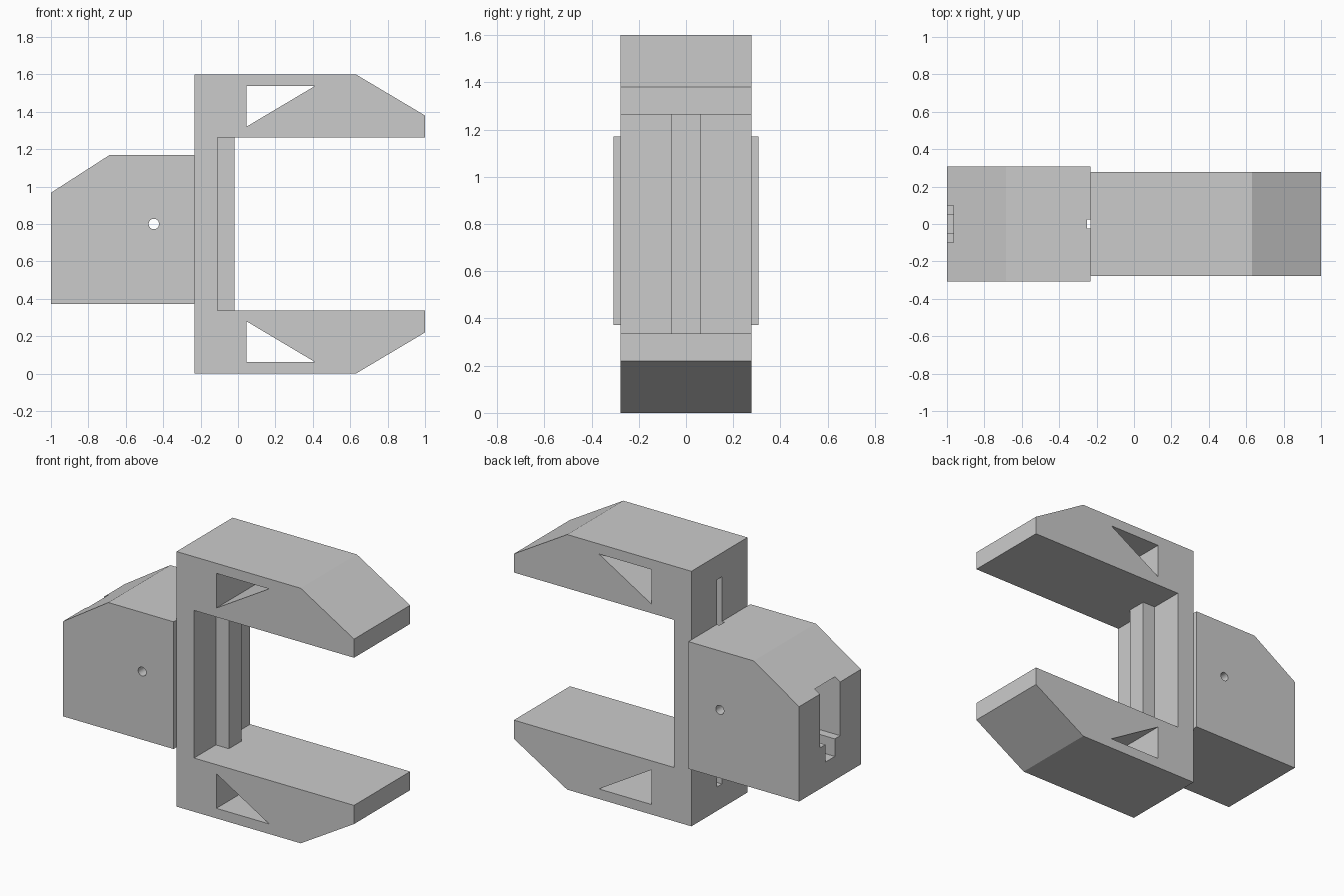
import bpy, bmesh, math
from mathutils import Vector

cube = bpy.data.objects.get("Cube")
if cube:
    bpy.data.objects.remove(cube, do_unlink=True)

GREY = (0.6, 0.6, 0.6, 1.0)
mat = bpy.data.materials.new("plain_grey")
mat.use_nodes = True
mat.diffuse_color = GREY
mat.node_tree.nodes["Principled BSDF"].inputs["Base Color"].default_value = GREY


def prism(name, profile, half_depth):
    """Extrude an x-z outline along y, centred on y = 0."""
    bm = bmesh.new()
    face = bm.faces.new([bm.verts.new((x, -half_depth, z)) for x, z in profile])
    out = bmesh.ops.extrude_face_region(bm, geom=[face])
    moved = [v for v in out["geom"] if isinstance(v, bmesh.types.BMVert)]
    bmesh.ops.translate(bm, verts=moved, vec=Vector((0, 2 * half_depth, 0)))
    bmesh.ops.recalc_face_normals(bm, faces=bm.faces)
    mesh = bpy.data.meshes.new(name)
    bm.to_mesh(mesh)
    bm.free()
    mesh.materials.append(mat)
    obj = bpy.data.objects.new(name, mesh)
    bpy.context.scene.collection.objects.link(obj)
    return obj


def box(name, x0, x1, half_depth, z0, z1):
    return prism(name, [(x0, z0), (x1, z0), (x1, z1), (x0, z1)], half_depth)


def carve(obj, cutters):
    """Subtract the cutters, bake the result and remove them."""
    for cutter in cutters:
        cutter.hide_render = True
        mod = obj.modifiers.new(cutter.name, "BOOLEAN")
        mod.operation = "DIFFERENCE"
        mod.solver = "EXACT"
        mod.object = cutter
    bpy.context.view_layer.update()
    graph = bpy.context.evaluated_depsgraph_get()
    baked = bpy.data.meshes.new_from_object(obj.evaluated_get(graph))
    obj.modifiers.clear()
    obj.data = baked
    for cutter in cutters:
        bpy.data.objects.remove(cutter, do_unlink=True)


MID = 0.8      # height of the mirror plane
BACK = -0.232  # where bracket and block meet


def flip(points):
    return [(x, 2 * MID - z) for x, z in reversed(points)]


# C-shaped bracket, upper half mirrored from the lower
lower = [(BACK, 0), (0.63, 0), (1, 0.22), (1, 0.337), (-0.11, 0.337)]
bracket = prism("clamp_bracket", lower + flip(lower), 0.278)

# Triangular windows in the arms and the long slot in the back
window = [(0.045, 0.063), (0.41, 0.063), (0.045, 0.28)]
carve(bracket, [
    prism("lower_window_cutter", window, 0.5),
    prism("upper_window_cutter", flip(window), 0.5),
    box("back_slot_cutter", BACK - 0.1, -0.13, 0.025, 0.15, 1.45),
])

# Rib along the inside of the bracket
box("inner_rib", -0.11, -0.02, 0.062, 0.337, 1.263)

# Rear block with sloped top corner
block = prism("rear_block", [(-1, 0.372), (BACK, 0.372), (BACK, 1.17),
                             (-0.685, 1.17), (-1, 0.967)], 0.307)
hole = [(-0.45 + 0.028 * math.cos(a), MID + 0.028 * math.sin(a))
        for a in (math.tau * i / 32 for i in range(32))]

# Cross hole, vertical groove, and stepped pocket in the end
carve(block, [
    prism("cross_hole_cutter", hole, 0.5),
    box("groove_cutter", -0.25, -0.1, 0.025, 0.1, 1.4),
    box("pocket_cutter", -1.1, -0.6, 0.1, 0.63, 0.99),
    box("pocket_step_cutter", -1.1, -0.6, 0.047, 0.52, 0.7),
])
